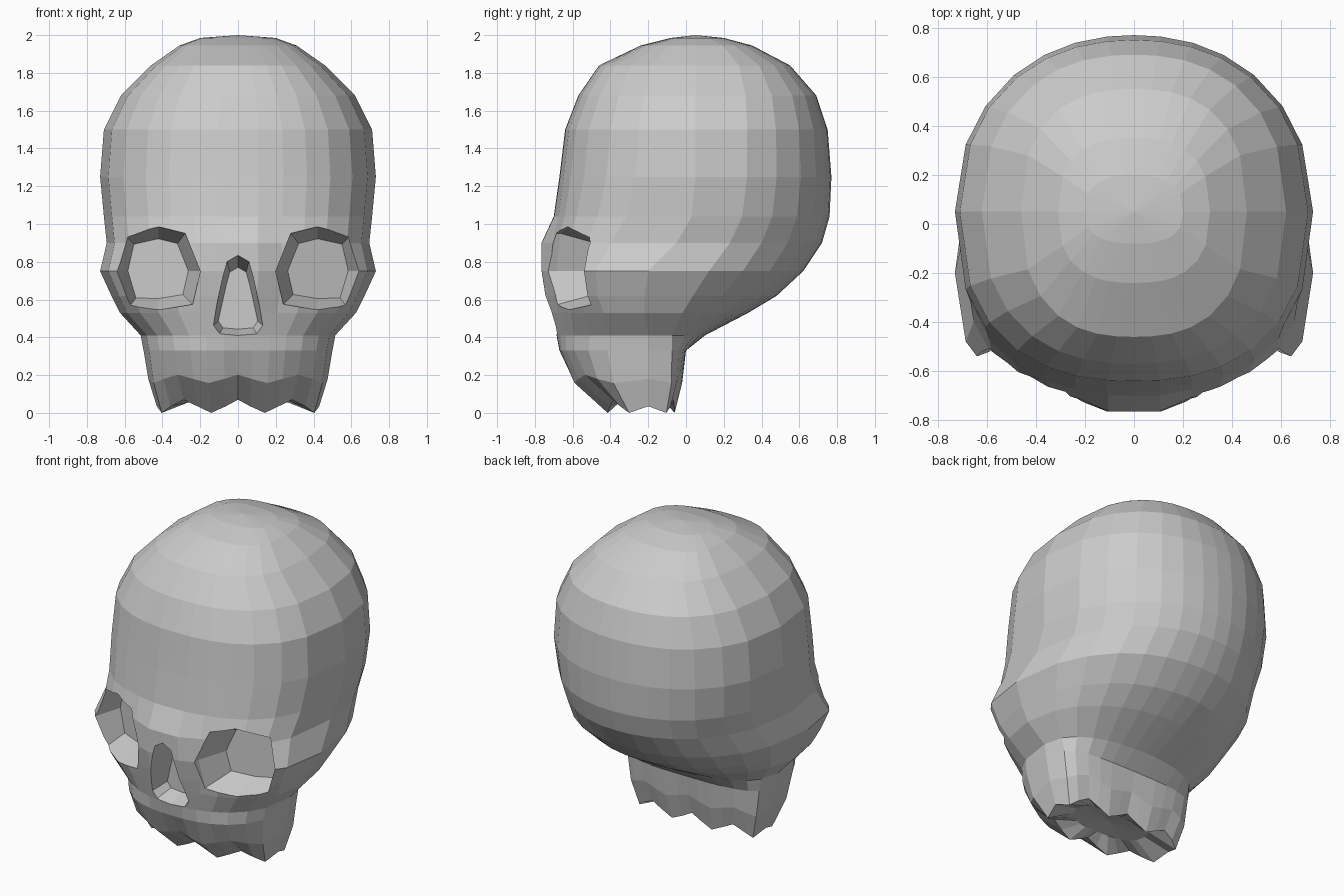
import bpy, bmesh
from mathutils import Vector

if "Cube" in bpy.data.objects:
    bpy.data.objects.remove(bpy.data.objects["Cube"])

# Column positions across the half width, and the tooth zigzag along them
COLS = [0, .15, .33, .50, .67, .83, .94, 1]
ZIG = [1, 0, -1, 0, 1, 0, -1, 0]

# Horizontal sections: z, half width, y of widest point, front y, back y,
# front roundness, back roundness, nose ridge height
RINGS = [
    (1.985, .20, .05, -.08, .20, 2.6, 2.6, 0),
    (1.945, .31, .05, -.24, .35, 2.6, 2.6, 0),
    (1.84, .46, .05, -.46, .55, 2.5, 2.5, 0),
    (1.68, .62, .05, -.57, .69, 2.4, 2.3, 0),
    (1.50, .71, .05, -.64, .75, 2.4, 2.2, 0),
    (1.25, .73, .05, -.67, .77, 2.4, 2.15, 0),
    (1.04, .71, .03, -.69, .76, 2.6, 2.1, .01),
    (.90, .695, -.05, -.72, .72, 2.8, 2.1, .045),
    (.75, .73, -.20, -.72, .62, 2.9, 2.2, .045),
    (.62, .67, -.22, -.70, .48, 2.8, 2.1, .045),
    (.53, .625, -.22, -.69, .33, 2.5, 2.1, .03),
    (.41, .515, -.20, -.675, .10, 2.4, 2.3, .01),
    (.33, .50, -.20, -.67, .0, 2.5, 3.5, 0),
    (.18, .475, -.20, -.60, -.02, 2.5, 4, 0),
    (.035, .43, -.20, -.42, -.06, 2.5, 4, 0),
]


def section(z, w, yc, yf, yb, nf, nb, nose):
    """One closed ring, running front centre, right, back, left."""
    amp = .035 if z < .1 else (.022 if z < .2 else 0)

    def pt(i, back):
        f = COLS[i]
        n, ye = (nb, yb) if back else (nf, yf)
        y = yc + (ye - yc) * (1 - f ** n) ** (1 / n)
        if not back:
            y -= nose * max(0, min(1, (.22 - f * w) / .1))
        return Vector((f * w, y, z + amp * ZIG[i]))

    half = [pt(i, False) for i in range(8)] + [pt(i, True) for i in range(6, -1, -1)]
    return half + [Vector((-p.x, p.y, p.z)) for p in half[-2:0:-1]]


def loft(name, rings, start=None, end=None):
    """Skin a stack of closed rings, closing each end with a fan."""
    bm = bmesh.new()
    vs = [[bm.verts.new(p) for p in r] for r in rings]
    n = len(vs[0])
    for a, b in zip(vs, vs[1:]):
        for i in range(n):
            bm.faces.new((a[i], a[(i + 1) % n], b[(i + 1) % n], b[i]))
    for ring, tip in ((vs[0], start), (vs[-1], end)):
        c = bm.verts.new(tip or sum((v.co for v in ring), Vector()) / n)
        for i in range(n):
            bm.faces.new((ring[i], ring[(i + 1) % n], c))
    bmesh.ops.recalc_face_normals(bm, faces=bm.faces)
    me = bpy.data.meshes.new(name)
    bm.to_mesh(me)
    bm.free()
    ob = bpy.data.objects.new(name, me)
    bpy.context.collection.objects.link(ob)
    return ob


def cutter(name, outline, centre, steps, slant=0, side=1):
    """Tapered pit; steps are (y, scale) from the front inwards."""
    cx, cz = centre
    rings = [[Vector((side * (cx + (x - cx) * s), y + slant * (x - cx), cz + (z - cz) * s))
              for x, z in outline] for y, s in steps]
    ob = loft(name, rings)
    ob.hide_render = True
    return ob


# Skull with slightly hollow underside
rings = [section(*r) for r in RINGS]
c = Vector((0, -.22, .09))
rings.append([Vector((p.x * .6, c.y + (p.y - c.y) * .6, .075)) for p in rings[-1]])
skull = loft("skull", rings, Vector((0, .05, 2.0)), c)

# Eye sockets and nose cavity
eye = [(.28, .95), (.42, .985), (.60, .945), (.645, .75),
       (.585, .55), (.42, .545), (.24, .575), (.20, .75)]
eye_steps = [(-1.0, 1.02), (-.62, 1.0), (-.43, .72)]
cutters = [cutter("eye_cutter", eye, (.425, .76), eye_steps, .3, s) for s in (1, -1)]
nose_half = [(.06, .81), (.085, .72), (.145, .45), (.11, .40)]
nose = [(0, .845)] + nose_half + [(0, .39)] + [(-x, z) for x, z in nose_half[::-1]]
cutters.append(cutter("nose_cutter", nose, (0, .58),
                      [(-1.0, 1.0), (-.72, .95), (-.57, .72)]))

bpy.context.view_layer.objects.active = skull
for cut in cutters:
    mod = skull.modifiers.new(cut.name, 'BOOLEAN')
    mod.operation = 'DIFFERENCE'
    mod.solver = 'EXACT'
    mod.object = cut
    bpy.ops.object.modifier_apply(modifier=mod.name)
    bpy.data.objects.remove(cut)
